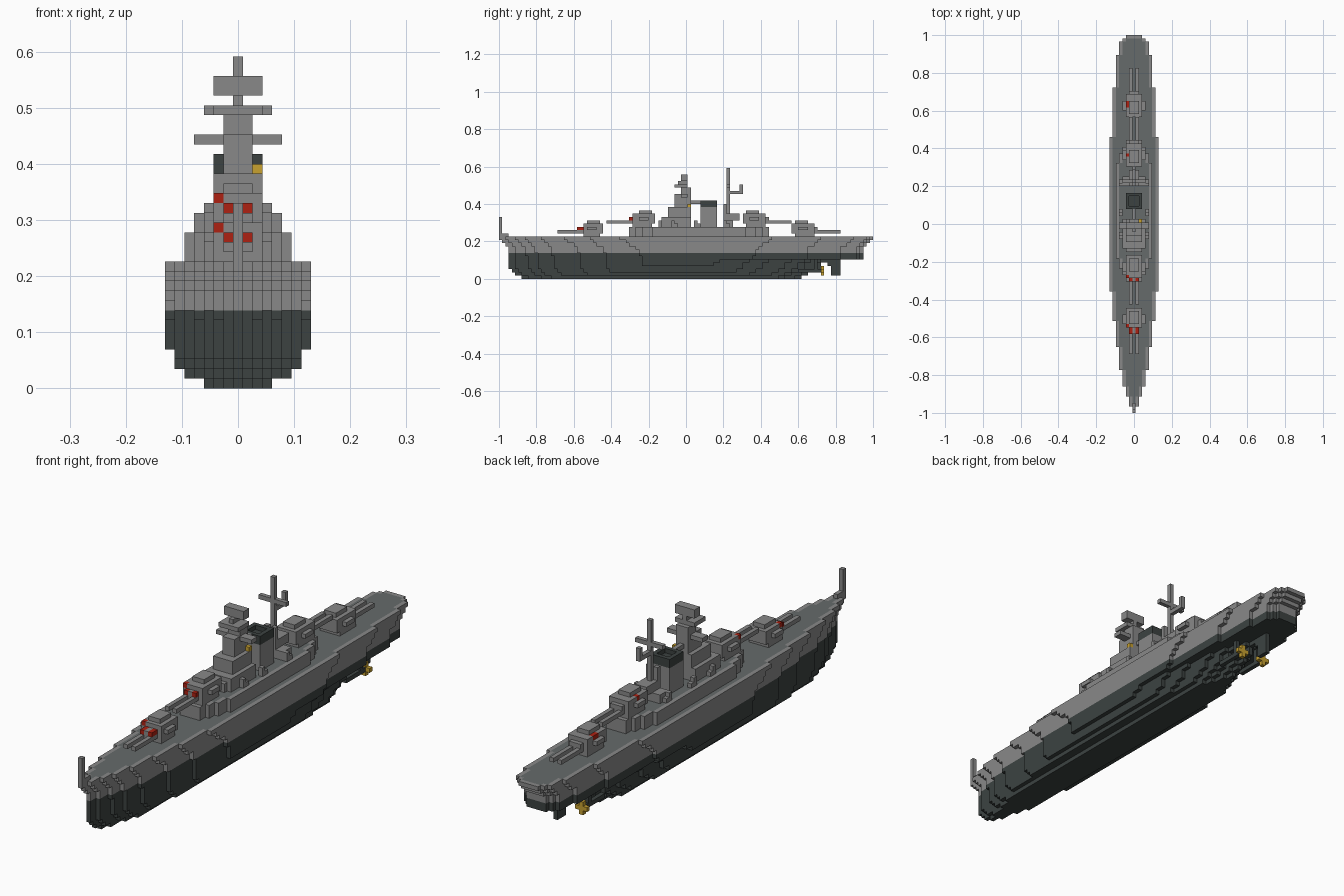
import bpy
import bmesh

if "Cube" in bpy.data.objects:
    bpy.data.objects.remove(bpy.data.objects["Cube"])

N = 115            # blocks along the length
V = 2.0 / N        # block size


def material(name, rgb):
    m = bpy.data.materials.new(name)
    m.use_nodes = True
    m.diffuse_color = (*rgb, 1)
    m.node_tree.nodes["Principled BSDF"].inputs["Base Color"].default_value = (*rgb, 1)
    return m


MATS = [material("light grey", (.25, .25, .25)),
        material("dark hull", (.045, .055, .053)),
        material("deck grey", (.133, .145, .145)),
        material("red", (.42, .015, .006)),
        material("brass yellow", (.58, .36, .03))]
GREY, DARK, DECK, RED, BRASS = range(len(MATS))


def row(y):
    return round((y + 1) / V)


def box(cells, x, y, z, mat=GREY):
    """Fill blocks: x and z are inclusive block ranges, y is in units."""
    for i in range(x[0], x[1] + 1):
        for j in range(row(y[0]), max(row(y[1]), row(y[0]) + 1)):
            for k in range(z[0], z[1] + 1):
                cells[i, j, k] = mat


def pair(cells, x, y, z, mat=GREY):
    box(cells, x, y, z, mat)
    box(cells, (-x[1], -x[0]), y, z, mat)


def half_width(dist, steps):
    """Half width in blocks after the steps passed at this distance from the end."""
    return sum(dist >= s - 1e-6 for s in steps) - 1


def build(name, cells):
    """Skin the blocks with their outer faces only."""
    bm = bmesh.new()
    verts = {}

    def vert(p):
        if p not in verts:
            verts[p] = bm.verts.new(((p[0] - .5) * V, p[1] * V - 1, p[2] * V))
        return verts[p]

    for c, mat in cells.items():
        for axis in range(3):
            a, b = (axis + 1) % 3, (axis + 2) % 3
            for side in (0, 1):
                near = list(c)
                near[axis] += 2 * side - 1
                if tuple(near) in cells:
                    continue
                ring = []
                for da, db in ((0, 0), (1, 0), (1, 1), (0, 1)):
                    p = list(c)
                    p[axis] += side
                    p[a] += da
                    p[b] += db
                    ring.append(vert(tuple(p)))
                f = bm.faces.new(ring if side else ring[::-1])
                f.material_index = mat
    me = bpy.data.meshes.new(name)
    bm.to_mesh(me)
    bm.free()
    for m in MATS:
        me.materials.append(m)
    ob = bpy.data.objects.new(name, me)
    bpy.context.collection.objects.link(ob)


# Hull: one plan outline per layer, dark below the waterline, deck inside the rim
BOW = [-.88, -.915, -.935, -.95, -.95, -.95, -.95, -.95, -.95, -.955, -.965, -.98, -1]
STERN = [.62, .65, .69, .72, .73, .75, .94, .94, .945, .95, .965, .98, 1]
FULL = [3, 5, 6, 6] + [7] * 9
BOW_STEPS = [0, .03, .08, .13, .21, .34, .47, .64]
STERN_STEPS = [0, 0, 0, .015, .03, .10, .27, .53]
hull = {}
for k in range(len(FULL)):
    flare = 1 + .015 * (12 - max(k, 6))
    aft_steps = STERN_STEPS if k > 5 else [s * .8 for s in BOW_STEPS]
    for j in range(row(BOW[k]), row(STERN[k])):
        y = j * V - 1
        w = min(FULL[k],
                half_width(y - row(BOW[k]) * V + 1, [s * flare for s in BOW_STEPS]),
                half_width((row(STERN[k]) - 1 - j) * V, [s * flare for s in aft_steps]))
        for i in range(-w, w + 1):
            hull[i, j, k] = DARK if k < 8 else GREY
for (i, j, k) in list(hull):
    if k == 12 and all((i + a, j + b, k) in hull for a, b in ((1, 0), (-1, 0), (0, 1), (0, -1))):
        hull[i, j, k] = DECK
build("hull", hull)

# Bow staff
staff = {}
box(staff, (0, 0), (-1, -.98), (13, 18))
box(staff, (0, 0), (-.98, -.95), (13, 13))
build("bow_staff", staff)

# Rudder, shafts and propellers
gear = {}
box(gear, (0, 0), (.77, .82), (1, 5), DARK)
box(gear, (0, 0), (.75, .80), (4, 5), DARK)
pair(gear, (3, 3), (.60, .72), (2, 2), DARK)
pair(gear, (3, 3), (.72, .74), (1, 3), BRASS)
pair(gear, (2, 4), (.72, .74), (2, 2), BRASS)
pair(gear, (3, 3), (.69, .71), (3, 5), DARK)
build("rudder_and_propellers", gear)

# Deckhouse with stepped round ends
house = {}
for j in range(row(-.31), row(.45)):
    end = min(j - row(-.31), row(.45) - 1 - j) * V
    w = half_width(end, [0, 0, 0, .03, .06, .12])
    for i in range(-w, w + 1):
        for k in range(13, 16):
            house[i, j, k] = DECK if k == 15 and abs(i) < w and end > 0 else GREY
build("deckhouse", house)


# Gun turrets: the direction is -1 towards the bow, 1 towards the stern
def turret(name, yc, k, d):
    t = {}

    def span(a, b):
        return tuple(sorted((yc + d * a, yc + d * b)))
    box(t, (-2, 2), span(-.05, .05), (k, k))
    box(t, (-2, 2), span(-.07, .05), (k + 1, k + 3))
    box(t, (-1, 1), span(.05, .07), (k + 1, k + 2))
    pair(t, (3, 3), span(-.035, .02), (k + 2, k + 2))
    box(t, (-1, 1), span(-.05, .02), (k + 4, k + 4))
    pair(t, (1, 1), span(.05, .19), (k + 1, k + 1))
    pair(t, (1, 1), span(.05, .07), (k + 2, k + 2), RED if d < 0 else GREY)
    mark = span(.035, .05) if d < 0 else span(-.015, .005)
    box(t, (-2, -2), mark, (k + 3, k + 3), RED)
    build(name, t)


turret("front_lower_turret", -.505, 13, -1)
turret("front_upper_turret", -.235, 16, -1)
turret("rear_upper_turret", .375, 16, 1)
turret("rear_lower_turret", .64, 13, 1)

# Bridge tower with lookout platforms and a range finder
tower = {}
box(tower, (-3, 3), (-.13, .03), (16, 18))
box(tower, (-2, 2), (-.15, -.12), (16, 17))
box(tower, (-2, 2), (-.09, .02), (19, 21))
box(tower, (-1, 1), (-.06, .02), (22, 24))
box(tower, (-4, 4), (-.03, .00), (25, 25))
box(tower, (-1, 1), (-.055, .02), (25, 25))
box(tower, (-1, 1), (-.03, .02), (26, 27))
box(tower, (-2, 2), (-.055, .01), (28, 28))
box(tower, (0, 0), (-.05, -.03), (29, 29))
box(tower, (0, 0), (-.02, .01), (29, 29))
box(tower, (-2, 2), (-.02, .01), (30, 31))
box(tower, (0, 0), (.02, .07), (23, 23))
box(tower, (2, 2), (.00, .02), (22, 22), BRASS)
build("bridge_tower", tower)

# Funnel with a dark hollow cap
funnel = {}
box(funnel, (-2, 2), (.07, .165), (16, 21))
box(funnel, (-2, 2), (.07, .165), (22, 23), DARK)
for i in range(-1, 2):
    for j in range(row(.07) + 1, row(.165) - 1):
        del funnel[i, j, 23]
build("funnel", funnel)

# Rear mast with yard and boom
mast = {}
box(mast, (-3, 3), (.20, .26), (16, 17))
box(mast, (-1, 1), (.205, .28), (18, 19))
box(mast, (0, 0), (.22, .24), (18, 33))
box(mast, (-3, 3), (.22, .24), (28, 28))
box(mast, (0, 0), (.24, .30), (26, 26))
box(mast, (0, 0), (.28, .30), (26, 28))
pair(mast, (1, 1), (.20, .22), (20, 22))
build("rear_mast", mast)

# Small deck guns beside the tower and funnel
guns = {}
for y in (-.07, .05, .20):
    pair(guns, (4, 4), (y, y + .035), (16, 16))
    pair(guns, (4, 4), (y, y + .017), (17, 17))
build("deck_guns", guns)
